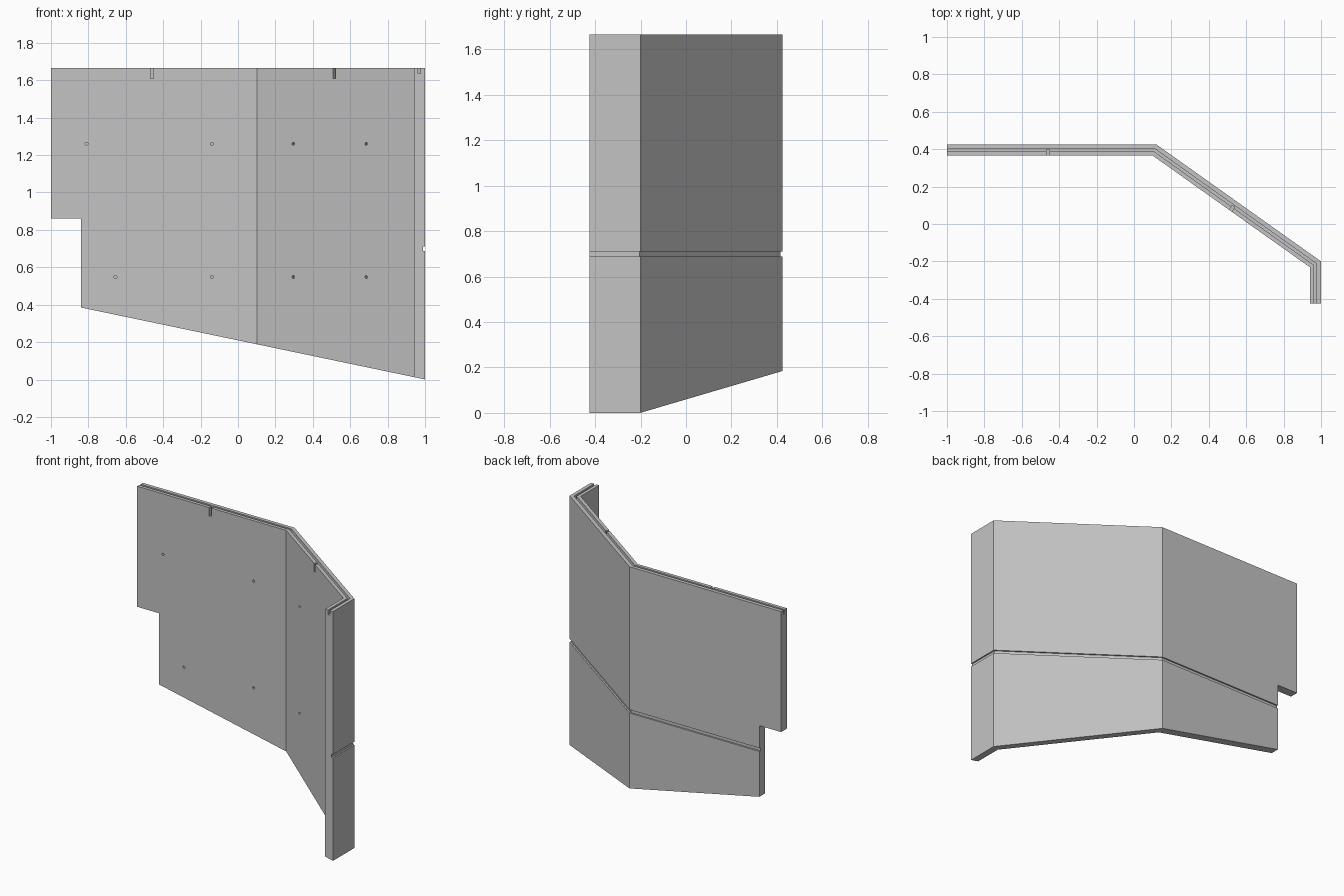
import bpy
import bmesh
from math import atan2
from mathutils import Matrix, Vector

old = bpy.data.objects.get("Cube")
if old:
    bpy.data.objects.remove(old, do_unlink=True)

TOP = 1.665
THICK = 0.06
OUTER = [Vector(p) for p in ((-1, 0.425), (0.12, 0.425), (1, -0.2), (1, -0.425))]

grey = bpy.data.materials.new("plain grey")
grey.use_nodes = True
colour = (0.55, 0.55, 0.55, 1)
grey.diffuse_color = colour
grey.node_tree.nodes["Principled BSDF"].inputs["Base Color"].default_value = colour


def inward(a, b):
    d = (b - a).normalized()
    return Vector((d.y, -d.x))


def offset_path(dist, extend=0.0):
    """Mitred copy of the outer wall line, moved inward, ends extended."""
    normals = [inward(a, b) for a, b in zip(OUTER, OUTER[1:])]
    pts = []
    for i, p in enumerate(OUTER):
        n1, n2 = normals[max(i - 1, 0)], normals[min(i, 2)]
        pts.append(p + (n1 + n2) * dist / (1 + n1.dot(n2)))
    pts[0] = pts[0] + Vector((-extend, 0))
    pts[-1] = pts[-1] + Vector((0, -extend))
    return pts


def finish(name, bm):
    bmesh.ops.recalc_face_normals(bm, faces=bm.faces)
    mesh = bpy.data.meshes.new(name)
    bm.to_mesh(mesh)
    bm.free()
    mesh.materials.append(grey)
    obj = bpy.data.objects.new(name, mesh)
    bpy.context.collection.objects.link(obj)
    return obj


def prism(name, points, sweep):
    bm = bmesh.new()
    face = bm.faces.new([bm.verts.new(p) for p in points])
    geom = bmesh.ops.extrude_face_region(bm, geom=[face])["geom"]
    verts = [g for g in geom if isinstance(g, bmesh.types.BMVert)]
    bmesh.ops.translate(bm, verts=verts, vec=sweep)
    return finish(name, bm)


def wall_strip(name, d1, d2, z1, z2, extend=0.0):
    ring = offset_path(d1, extend) + offset_path(d2, extend)[::-1]
    return prism(name, [(p.x, p.y, z1) for p in ring], (0, 0, z2 - z1))


def face_frame(panel, x, z):
    """Transform at a point on the inner face: local x along it, y outward."""
    path = offset_path(THICK)
    a, b = path[panel], path[panel + 1]
    p = a.lerp(b, (x - a.x) / (b.x - a.x))
    d = b - a
    return Matrix.Translation((p.x, p.y, z)) @ Matrix.Rotation(atan2(d.y, d.x), 4, "Z")


def slot(panel, x):
    bm = bmesh.new()
    bmesh.ops.create_cube(bm, size=1, matrix=face_frame(panel, x, TOP) @
                          Matrix.Diagonal((0.016, 0.06, 0.11, 1)))
    return finish("slot_cutter", bm)


def hole(panel, x, z):
    bm = bmesh.new()
    bmesh.ops.create_cone(bm, cap_ends=True, segments=16, radius1=0.008, radius2=0.008,
                          depth=0.04, matrix=face_frame(panel, x, z) @
                          Matrix.Rotation(1.5707963, 4, "X"))
    return finish("hole_cutter", bm)


# Folded wall
wall = wall_strip("folded_wall_panel", 0, THICK, -0.2, TOP)

# Sloping bottom with the stepped left corner
outline = [(-1.2, -1), (1.2, -1), (1.2, -0.0413), (-0.84, 0.385), (-0.84, 0.86), (-1.2, 0.86)]
cutters = [prism("base_cutter", [(x, -1, z) for x, z in outline], (0, 2, 0))]

# Groove along the top edge and groove around the outer face
cutters.append(wall_strip("top_groove_cutter", 0.024, 0.038, TOP - 0.03, TOP + 0.1, 0.1))
cutters.append(wall_strip("outer_groove_cutter", -0.05, 0.01, 0.688, 0.71, 0.1))

# Short slots from the inner face into the top groove
cutters += [slot(0, -0.46), slot(1, 0.515)]

# Fixing holes on the inner face
for z, left_x in ((1.26, -0.81), (0.548, -0.655)):
    for panel, x in ((0, left_x), (0, -0.14), (1, 0.295), (1, 0.685)):
        cutters.append(hole(panel, x, z))

for c in cutters:
    c.hide_render = True
    mod = wall.modifiers.new(c.name, "BOOLEAN")
    mod.operation = "DIFFERENCE"
    mod.solver = "EXACT"
    mod.object = c

# Bake the cuts and drop the helpers
graph = bpy.context.evaluated_depsgraph_get()
baked = bpy.data.meshes.new_from_object(wall.evaluated_get(graph))
wall.modifiers.clear()
wall.data = baked
for c in cutters:
    bpy.data.objects.remove(c, do_unlink=True)
